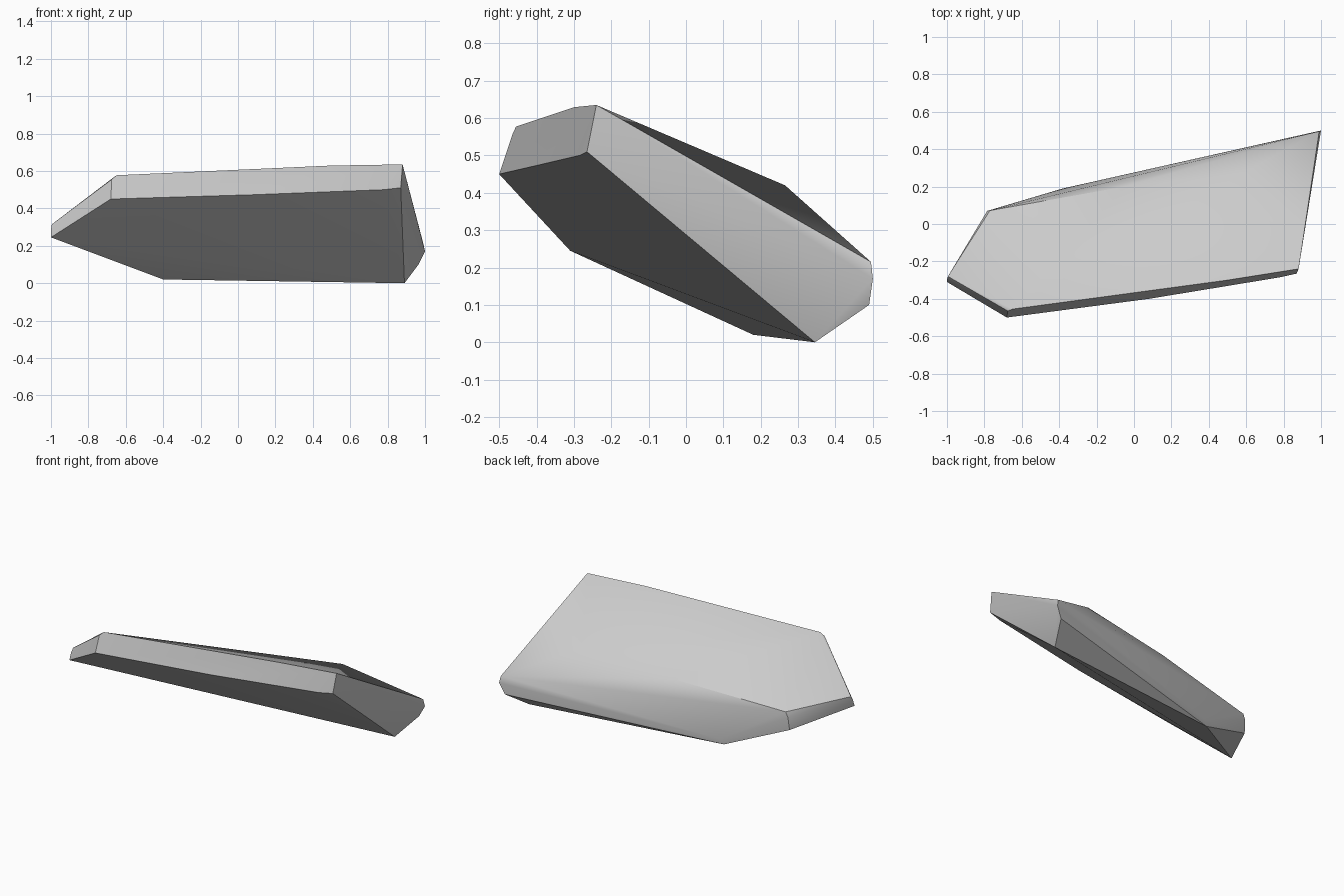
import bpy, bmesh, math

if "Cube" in bpy.data.objects:
    bpy.data.objects.remove(bpy.data.objects["Cube"])

# Corner points of the rock slab, grouped by region
top_face = [(-0.65, -0.455, 0.577), (-0.675, -0.465, 0.555), (0.5, -0.30, 0.629),
            (0.88, -0.24, 0.635), (0.57, 0.265, 0.42), (-0.05, 0.2, 0.36),
            (-0.77, 0.072, 0.29)]
left_end = [(-0.995, -0.28, 0.315), (-1.0, -0.295, 0.285), (-1.0, -0.31, 0.245),
            (-0.785, 0.07, 0.255), (-0.79, 0.06, 0.172)]
front_rim = [(-0.68, -0.5, 0.45), (-0.63, -0.485, 0.457), (0.08, -0.4, 0.473),
             (0.78, -0.285, 0.50), (0.87, -0.265, 0.51)]
right_end = [(0.99, 0.495, 0.215), (1.0, 0.5, 0.17), (0.965, 0.49, 0.1)]
underside = [(0.89, 0.345, 0.0), (-0.4, 0.18, 0.02), (-0.38, 0.19, 0.05)]

# Wrap the corners in a convex hull
bm = bmesh.new()
for p in top_face + left_end + front_rim + right_end + underside:
    bm.verts.new(p)
hull = bmesh.ops.convex_hull(bm, input=bm.verts)
loose = [v for v in bm.verts if not v.link_faces]
bmesh.ops.delete(bm, geom=loose, context='VERTS')
bmesh.ops.recalc_face_normals(bm, faces=bm.faces)

mesh = bpy.data.meshes.new("rock_slab")
bm.to_mesh(mesh)
bm.free()
rock = bpy.data.objects.new("rock_slab", mesh)
bpy.context.collection.objects.link(rock)

# Smooth the shallow facets, keep the ridges crisp
bpy.context.view_layer.objects.active = rock
rock.select_set(True)
bpy.ops.object.shade_smooth_by_angle(angle=math.radians(30))
